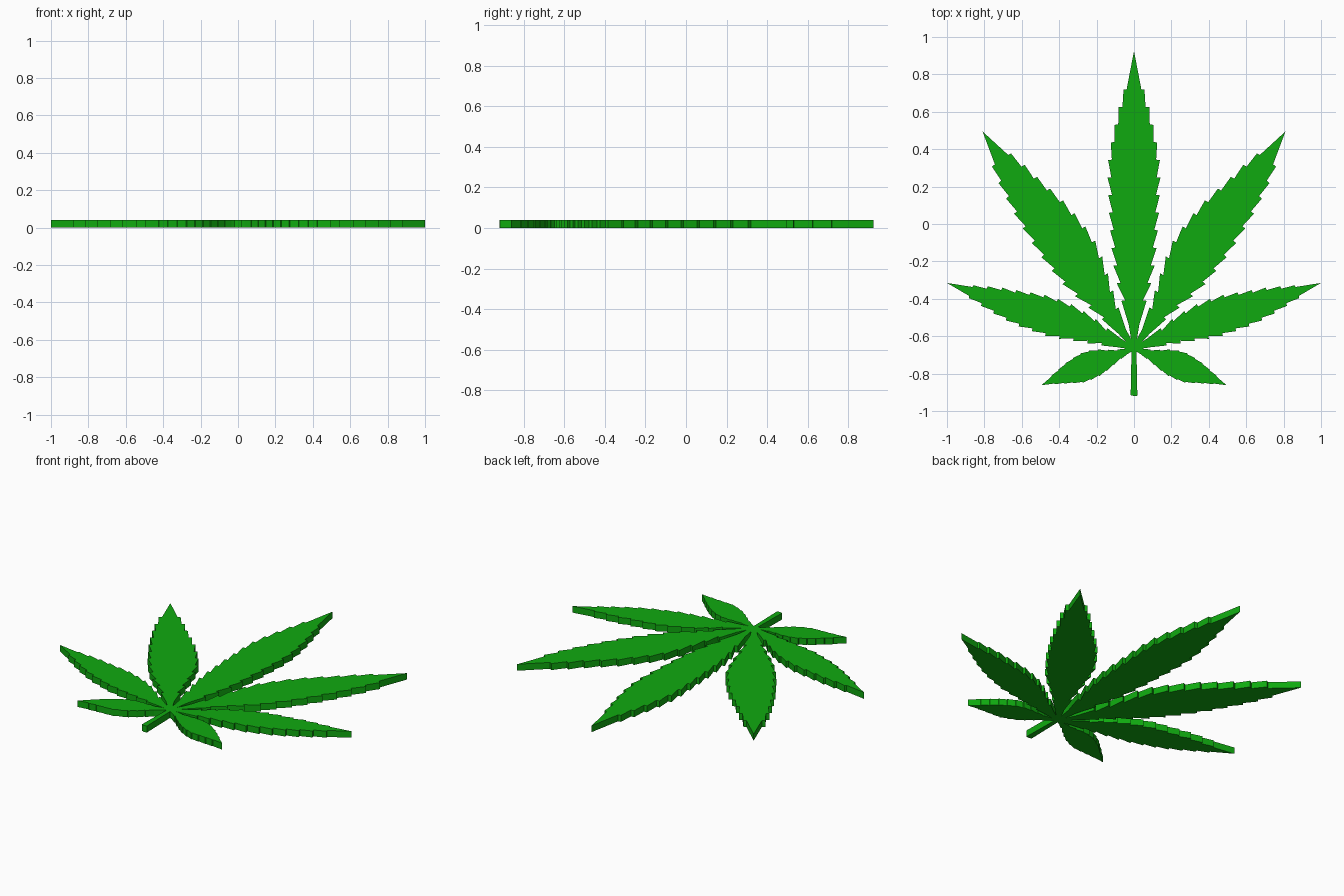
import bpy, bmesh, math
from mathutils import Vector

if "Cube" in bpy.data.objects:
    bpy.data.objects.remove(bpy.data.objects["Cube"])

THICK = 0.04
HUB = Vector((0.0, -0.665))

green = bpy.data.materials.new("leaf green")
green.diffuse_color = (0.005, 0.40, 0.005, 1)
green.use_nodes = True
green.node_tree.nodes["Principled BSDF"].inputs["Base Color"].default_value = green.diffuse_color


def plate(name, pts):
    """Extrude a flat outline up from the ground."""
    bm = bmesh.new()
    face = bm.faces.new([bm.verts.new((x, y, 0)) for x, y in pts])
    face.normal_update()
    if face.normal.z < 0:
        face.normal_flip()
    top = bmesh.ops.extrude_face_region(bm, geom=[face], use_keep_orig=True)
    bmesh.ops.translate(bm, vec=(0, 0, THICK),
                        verts=[v for v in top["geom"] if isinstance(v, bmesh.types.BMVert)])
    bmesh.ops.recalc_face_normals(bm, faces=bm.faces)
    me = bpy.data.meshes.new(name)
    bm.to_mesh(me)
    bm.free()
    me.materials.append(green)
    ob = bpy.data.objects.new(name, me)
    bpy.context.collection.objects.link(ob)
    return ob


def width(profile, s):
    """Half width at distance s along the leaflet."""
    for (s0, w0), (s1, w1) in zip(profile, profile[1:]):
        if s <= s1:
            return w0 + (w1 - w0) * (s - s0) / (s1 - s0)
    return 0.0


def edge(profile, length, teeth, depth, first, last):
    """Saw-tooth edge: widens to each tooth tip, then steps back in."""
    prof = [(0, 0.008)] + profile + [(length, 0)]
    pts = [(0, 0.008), (first * length * 0.5, width(prof, first * length * 0.5))]
    for i in range(teeth):
        s = length * (first + (last - first) * i / (teeth - 1))
        w = width(prof, s)
        d = min(depth, w * 0.3)
        pts += [(s, w), (s + 0.002, w - d)]
    return pts


def leaflet(name, tip, left, right, teeth, depth, first=0.16, last=0.87, side=1):
    axis = Vector(tip) - HUB
    length = axis.length
    u = axis.normalized()
    n = Vector((-u.y, u.x))
    r = [HUB + u * s - n * w for s, w in edge(right, length, teeth, depth, first, last)]
    l = [HUB + u * s + n * w for s, w in edge(left, length, teeth, depth, first, last)]
    pts = r + [Vector(tip)] + l[::-1]
    plate(name, [(p.x * side, p.y) for p in pts])


# Middle leaflet
mid = [(0.12, 0.026), (0.25, 0.066), (0.37, 0.098), (0.47, 0.115), (0.68, 0.132),
       (0.95, 0.143), (1.05, 0.135), (1.24, 0.095), (1.38, 0.057)]
leaflet("middle_leaflet", (0, 0.925), mid, mid, 13, 0.02)

# Three leaflets on each side
for side, label in ((1, "right"), (-1, "left")):
    leaflet("upper_leaflet_" + label, (0.81, 0.495),
            [(0.12, 0.025), (0.274, 0.072), (0.453, 0.13), (0.57, 0.16), (0.70, 0.16),
             (0.84, 0.148), (1.05, 0.10), (1.17, 0.077)],
            [(0.12, 0.025), (0.31, 0.073), (0.465, 0.114), (0.656, 0.128), (0.82, 0.124),
             (0.93, 0.117), (1.12, 0.093), (1.257, 0.06)],
            12, 0.02, side=side)
    leaflet("lower_leaflet_" + label, (1.0, -0.315),
            [(0.10, 0.03), (0.24, 0.08), (0.356, 0.11), (0.458, 0.116), (0.556, 0.112),
             (0.686, 0.088), (0.788, 0.072), (0.91, 0.038)],
            [(0.10, 0.026), (0.195, 0.049), (0.367, 0.08), (0.465, 0.094), (0.64, 0.093),
             (0.73, 0.081), (0.826, 0.061), (0.93, 0.036)],
            11, 0.015, side=side)
    leaflet("bottom_leaflet_" + label, (0.495, -0.862),
            [(0.06, 0.018), (0.125, 0.042), (0.19, 0.07), (0.254, 0.084), (0.353, 0.068),
             (0.47, 0.026)],
            [(0.06, 0.018), (0.172, 0.057), (0.244, 0.073), (0.32, 0.07), (0.42, 0.036)],
            9, 0.005, side=side)

# Stem, slightly wider at its foot
plate("stem", [(-0.018, -0.915), (0.0, -0.92), (0.018, -0.918), (0.013, HUB.y), (-0.013, HUB.y)])

# Hub where the leaflets meet
plate("hub", [(HUB.x + 0.018 * math.cos(a * math.pi / 6),
               HUB.y + 0.018 * math.sin(a * math.pi / 6)) for a in range(12)])
